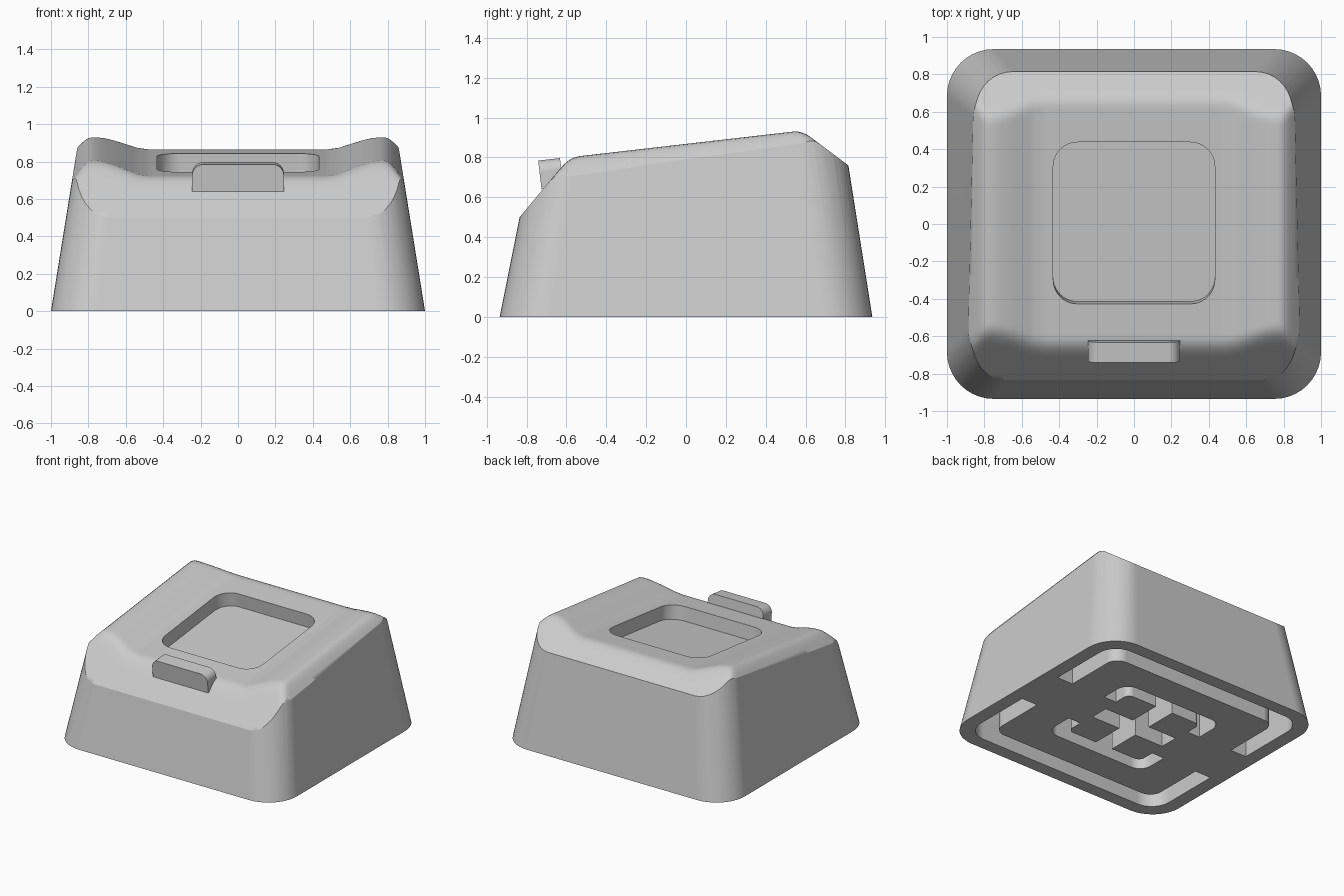
import bpy
import bmesh
import math

if "Cube" in bpy.data.objects:
    bpy.data.objects.remove(bpy.data.objects["Cube"], do_unlink=True)

TILT = 0.115                      # rise of the top from front to back
ANGLE = math.atan(TILT)
TOP_Z = 0.793                     # height of the dished top at the centre

grey = bpy.data.materials.new("light_grey_plastic")
grey.use_nodes = True
grey.diffuse_color = (0.6, 0.6, 0.6, 1)
grey.node_tree.nodes["Principled BSDF"].inputs["Base Color"].default_value = (0.6, 0.6, 0.6, 1)


def finish(name, bm):
    """Turn a bmesh into a named object with the shared material."""
    bmesh.ops.recalc_face_normals(bm, faces=bm.faces)
    mesh = bpy.data.meshes.new(name)
    bm.to_mesh(mesh)
    bm.free()
    mesh.materials.append(grey)
    obj = bpy.data.objects.new(name, mesh)
    bpy.context.collection.objects.link(obj)
    return obj


def loft(name, lower, upper, z0, z1):
    """Closed solid between two outlines with equal point counts."""
    bm = bmesh.new()
    a = [bm.verts.new((x, y, z0)) for x, y in lower]
    b = [bm.verts.new((x, y, z1)) for x, y in upper]
    bm.faces.new(a)
    bm.faces.new(b)
    for i in range(len(a)):
        j = (i + 1) % len(a)
        bm.faces.new((a[i], a[j], b[j], b[i]))
    return finish(name, bm)


def arc(cx, cy, r, start, steps=10):
    """Quarter arc, counter-clockwise from a start angle in degrees."""
    angles = [math.radians(start + 90 * i / steps) for i in range(steps + 1)]
    return [(cx + r * math.cos(t), cy + r * math.sin(t)) for t in angles]


def rounded(hx, front, back, r):
    return (arc(hx - r, back - r, r, 0) + arc(r - hx, back - r, r, 90)
            + arc(r - hx, front + r, r, 180) + arc(hx - r, front + r, r, 270))


def half_arch(hx, hy, r, gap):
    return ([(hx, gap)] + arc(hx - r, hy - r, r, 0)
            + arc(r - hx, hy - r, r, 90) + [(-hx, gap)])


def u_slot(outer, inner, gap, side):
    pts = half_arch(*outer, gap) + half_arch(*inner, gap)[::-1]
    return [(x, y * side) for x, y in pts]


def boolean(obj, cutter, operation):
    cutter.hide_render = True
    mod = obj.modifiers.new("cut", 'BOOLEAN')
    mod.object = cutter
    mod.operation = operation
    mod.solver = 'EXACT'
    bpy.context.view_layer.objects.active = obj
    bpy.ops.object.modifier_apply(modifier=mod.name)
    bpy.data.objects.remove(cutter, do_unlink=True)


# Dish profile across the top: flat middle, raised rounded rims, falling sides
RIM = [(0.48, 0), (0.54, 0.01), (0.66, 0.054), (0.72, 0.07), (0.77, 0.076),
       (0.80, 0.07), (0.83, 0.047), (0.86, 0.011), (1.3, -0.53)]


def rim_height(x):
    x = abs(x)
    if x <= RIM[0][0]:
        return 0
    for (xa, za), (xb, zb) in zip(RIM, RIM[1:]):
        if x <= xb:
            return za + (zb - za) * (x - xa) / (xb - xa)


def soft_min(a, b, k):
    h = max(k - abs(a - b), 0) / k
    return min(a, b) - h * h * k / 4


def top_height(x, y):
    z = TOP_Z + TILT * y + rim_height(x)
    z = soft_min(z, 0.5 + 1.2 * (y + 0.835), 0.05)     # front slope
    return soft_min(z, 0.76 - 0.75 * (y - 0.815), 0.04)  # back slope


# Solid below the sculpted top surface
bm = bmesh.new()
bmesh.ops.create_grid(bm, x_segments=110, y_segments=90, size=1.1)
for v in bm.verts:
    v.co.z = top_height(v.co.x, v.co.y)
border = [e for e in bm.edges if e.is_boundary]
skirt = bmesh.ops.extrude_edge_only(bm, edges=border)["geom"]
for v in skirt:
    if isinstance(v, bmesh.types.BMVert):
        v.co.z = -1.5
bmesh.ops.holes_fill(bm, edges=[e for e in bm.edges if e.is_boundary], sides=0)
sculpted_top = finish("sculpted_top_helper", bm)

# Tapered body trimmed by the sculpted top
body = loft("keycap_body", rounded(1, -0.935, 0.935, 0.25),
            rounded(0.823, -0.715, 0.761, 0.22), 0, 1.1)
boolean(body, sculpted_top, 'INTERSECT')

# Square pocket sunk at right angles to the tilted top
outline = rounded(0.432, -0.435, 0.435, 0.13)
pocket = loft("pocket_cutter", outline, outline, -0.11, 0.2)
pocket.location = (0, 0.005, TOP_Z)
pocket.rotation_euler.x = ANGLE
bpy.context.view_layer.update()
boolean(body, pocket, 'DIFFERENCE')

# Underside: two outer U grooves, two inner U grooves and a cross socket
for side in (1, -1):
    for outer, inner, depth in (((0.89, 0.83, 0.16), (0.75, 0.69, 0.1), 0.35),
                                ((0.45, 0.45, 0.1), (0.34, 0.34, 0.05), 0.27)):
        shape = u_slot(outer, inner, 0.2, side)
        boolean(body, loft("groove_cutter", shape, shape, -0.1, depth), 'DIFFERENCE')
for hx, hy in ((0.33, 0.075), (0.075, 0.36)):
    shape = [(-hx, -hy), (hx, -hy), (hx, hy), (-hx, hy)]
    boolean(body, loft("cross_cutter", shape, shape, -0.1, 0.28), 'DIFFERENCE')

# Small raised tab on the front lip, rounded at its upper corners
w, h, r = 0.245, 0.145, 0.06
shape = [(-w, 0), (w, 0)] + arc(w - r, h - r, r, 0) + arc(r - w, h - r, r, 90)
tab = loft("front_tab", shape, shape, -0.11, 0)
tab.location = (0, -0.725, 0.64)
tab.rotation_euler.x = math.pi / 2 + ANGLE

# Smooth shading with crisp edges
for obj in (body, tab):
    bpy.ops.object.select_all(action='DESELECT')
    obj.select_set(True)
    bpy.context.view_layer.objects.active = obj
    bpy.ops.object.shade_smooth_by_angle(angle=math.radians(31))
    normals = obj.modifiers.new("weighted_normals", 'WEIGHTED_NORMAL')
    normals.keep_sharp = True
